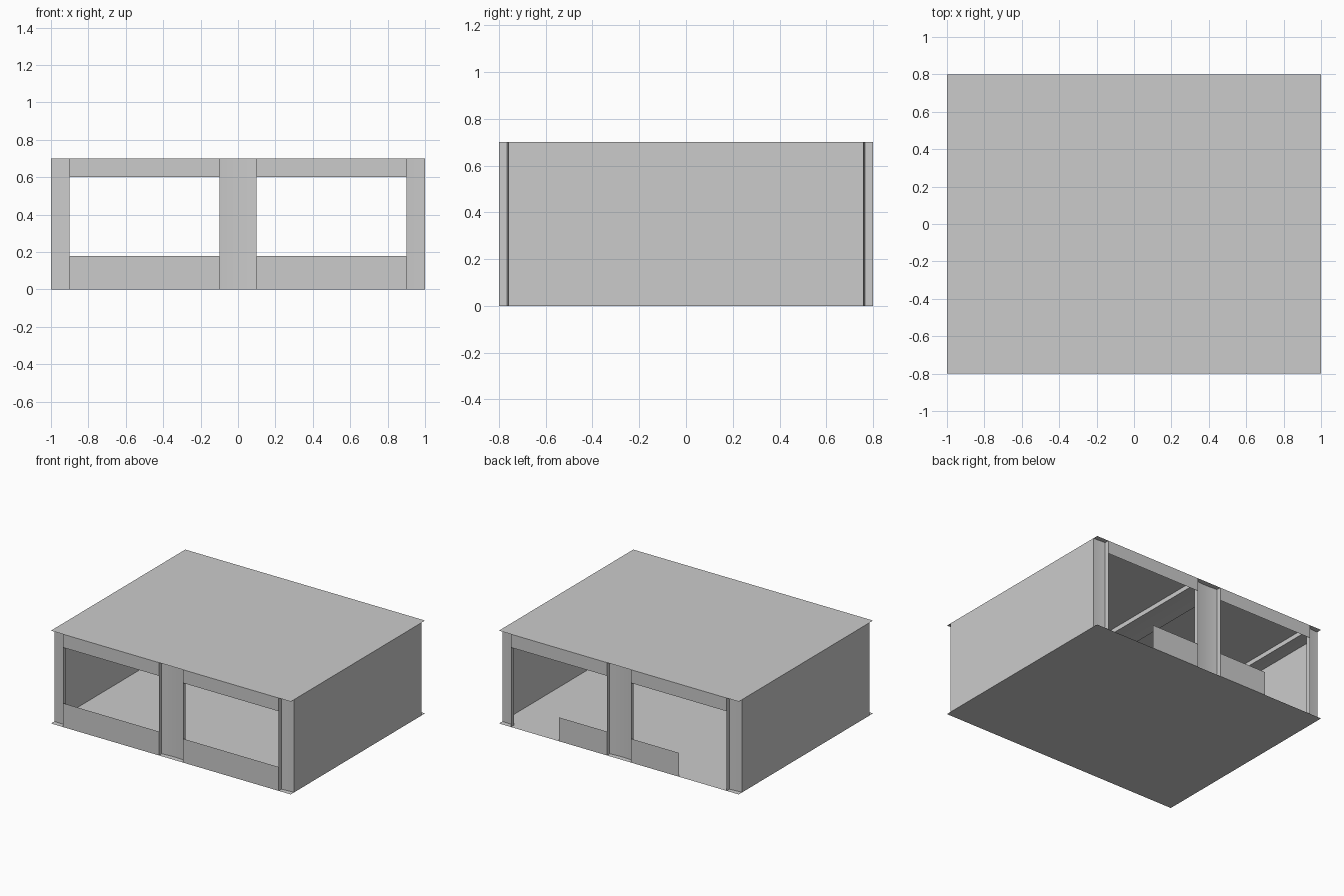
import bpy, bmesh
from mathutils import Vector

cube = bpy.data.objects.get("Cube")
if cube:
    bpy.data.objects.remove(cube, do_unlink=True)

GREY = (0.6, 0.6, 0.6, 1)
mat = bpy.data.materials.new("plain grey")
mat.use_nodes = True
mat.diffuse_color = GREY
mat.node_tree.nodes["Principled BSDF"].inputs["Base Color"].default_value = GREY

W, D, H = 1.0, 0.8, 0.7      # half width, half depth, height
LIP, POST = 0.04, 0.1        # recess depth, half width of a post
SAG = 0.006                  # hollow of the post faces


def sheet(name, profile, sweep, facing):
    """Sweep an open profile along a vector; the mean normal points along facing."""
    bm = bmesh.new()
    sweep = Vector(sweep)
    rows = [(bm.verts.new(p), bm.verts.new(Vector(p) + sweep)) for p in profile]
    for (a, b), (c, d) in zip(rows, rows[1:]):
        bm.faces.new((a, c, d, b))
    bm.normal_update()
    total = sum((f.normal * f.calc_area() for f in bm.faces), Vector())
    if total.dot(Vector(facing)) < 0:
        bmesh.ops.reverse_faces(bm, faces=bm.faces[:])
    mesh = bpy.data.meshes.new(name)
    bm.to_mesh(mesh)
    bm.free()
    mesh.materials.append(mat)
    obj = bpy.data.objects.new(name, mesh)
    bpy.context.collection.objects.link(obj)
    bpy.ops.object.select_all(action="DESELECT")
    obj.select_set(True)
    bpy.context.view_layer.objects.active = obj
    bpy.ops.object.shade_smooth_by_angle()


def channel(centre, start, end, steps=12):
    """Lipped shallow hollow as (x, depth) pairs, cut off at the side walls."""
    pts = []
    for i in range(steps + 1):
        t = 2 * i / steps - 1
        x = centre + t * POST
        if start <= x + 1e-6 and x - 1e-6 <= end:
            pts.append((x, LIP - SAG * t * t))
    if centre - POST >= start:
        pts.insert(0, (centre - POST, 0))
    if centre + POST <= end:
        pts.append((centre + POST, 0))
    return pts


# Floor, roof and side walls
for name, z, up in (("floor", 0, -1), ("roof", H, 1)):
    sheet(name, [(-W, -D, z), (W, -D, z)], (0, 2 * D, 0), (0, 0, up))
for name, s in (("left_wall", 1), ("right_wall", -1)):
    sheet(name, [(s * W, LIP - D, 0), (s * W, D - LIP, 0)], (0, 0, H), (s, 0, 0))

# Recessed posts at both ends, and matching ribs under the roof
for place, centre in (("right", -W), ("middle", 0), ("left", W)):
    pts = channel(centre, -W, W)
    for end, s in (("front", -1), ("back", 1)):
        sheet(f"{end}_{place}_post", [(x, s * (D - d), 0) for x, d in pts],
              (0, 0, H), (0, s, 0))
    sheet(f"{place}_roof_rib", [(x, LIP - D, H - d) for x, d in pts],
          (0, 2 * (D - LIP), 0), (0, 0, -1))

# Lintels and sills; the back sills leave doorways at the outer sides
for side, m in (("left", 1), ("right", -1)):
    for end, s, sill_end in (("front", -1, W - POST), ("back", 1, W / 2)):
        for part, x, z, h in (("lintel", W - POST, 0.6, 0.1),
                              ("sill", sill_end, 0, 0.18)):
            sheet(f"{end}_{side}_{part}", [(m * POST, s * D, z), (m * x, s * D, z)],
                  (0, 0, h), (0, s, 0))
